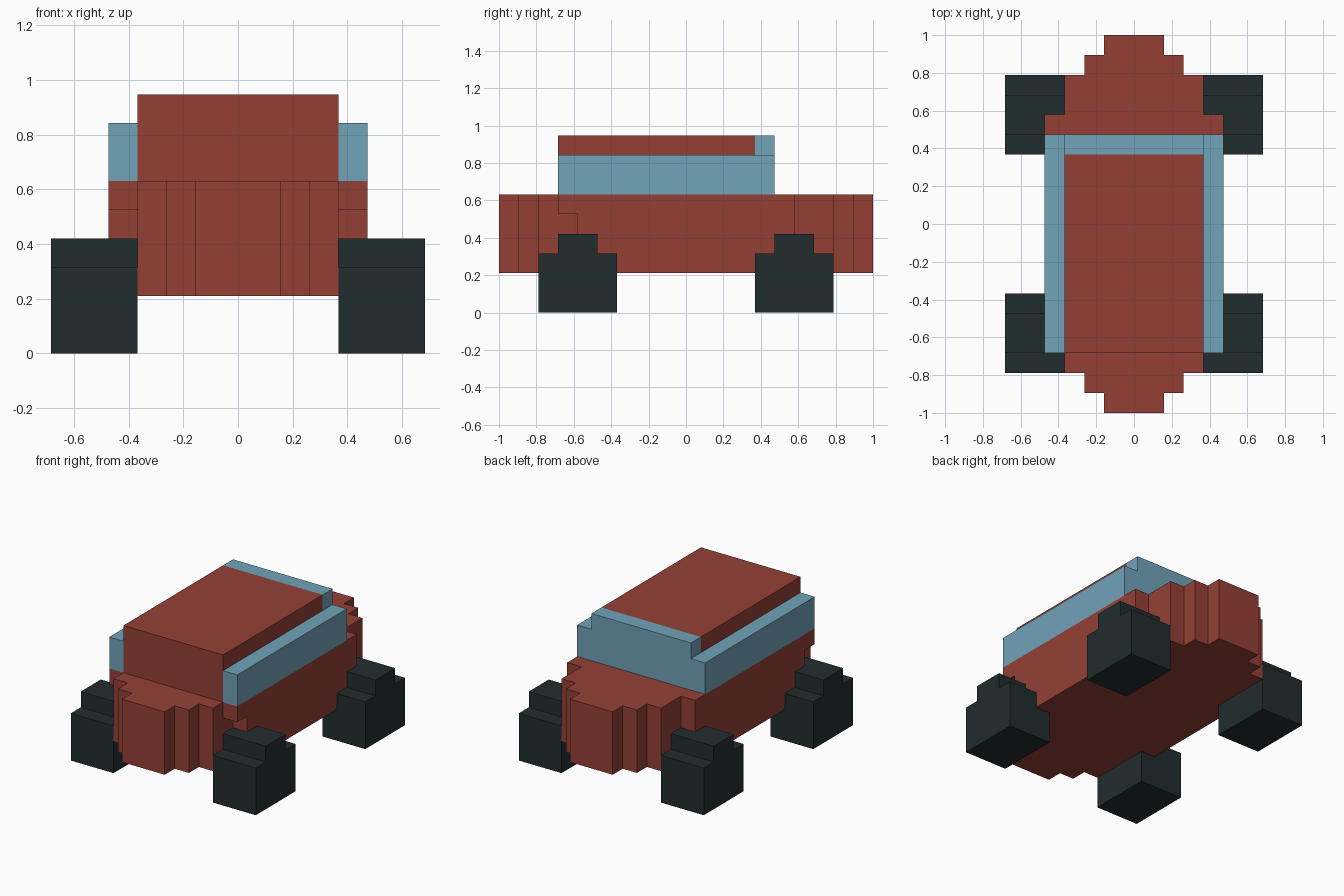
import bpy
import bmesh
from mathutils import Vector

cube = bpy.data.objects.get("Cube")
if cube:
    bpy.data.objects.remove(cube, do_unlink=True)

U = 2 / 19  # one block of the blocky grid


def material(name, rgb):
    mat = bpy.data.materials.new(name)
    mat.use_nodes = True
    color = (*rgb, 1.0)
    mat.diffuse_color = color
    bsdf = next(n for n in mat.node_tree.nodes if n.type == 'BSDF_PRINCIPLED')
    bsdf.inputs["Base Color"].default_value = color
    return mat


RED = material("brick red paint", (0.296, 0.051, 0.036))
BLUE = material("blue glass", (0.165, 0.366, 0.485))
BLACK = material("dark tyre", (0.016, 0.026, 0.027))


def prism(name, outline, axis, low, high, mat):
    """Extrude a closed outline (in blocks) along x or z from low to high."""
    def place(a, b):
        return (low * U, a * U, b * U) if axis == 'x' else (a * U, b * U, low * U)

    bm = bmesh.new()
    face = bm.faces.new([bm.verts.new(place(a, b)) for a, b in outline])
    step = (high - low) * U
    move = Vector((step, 0, 0)) if axis == 'x' else Vector((0, 0, step))
    result = bmesh.ops.extrude_face_region(bm, geom=[face], use_keep_orig=True)
    top = [g for g in result["geom"] if isinstance(g, bmesh.types.BMVert)]
    bmesh.ops.translate(bm, verts=top, vec=move)
    bmesh.ops.recalc_face_normals(bm, faces=bm.faces[:])
    mesh = bpy.data.meshes.new(name)
    bm.to_mesh(mesh)
    bm.free()
    mesh.materials.append(mat)
    obj = bpy.data.objects.new(name, mesh)
    bpy.context.collection.objects.link(obj)
    return obj


def box(name, x, y, z, mat):
    outline = [(x[0], y[0]), (x[1], y[0]), (x[1], y[1]), (x[0], y[1])]
    return prism(name, outline, 'z', *z, mat)


# Lower body: stepped plan, mirrored into all four quarters
quarter = [(4.5, 5.5), (3.5, 5.5), (3.5, 7.5), (2.5, 7.5),
           (2.5, 8.5), (1.5, 8.5), (1.5, 9.5)]
right_half = [(x, -y) for x, y in reversed(quarter)] + quarter
plan = right_half + [(-x, y) for x, y in reversed(right_half)]
prism("lower_body", plan, 'z', 2, 6, RED)

# Cabin with solid front and roof
box("cabin", (-3.5, 3.5), (-6.5, 3.5), (6, 9), RED)

# Glass: a band around sides and back, and the raised top of the back window
band = [(-4.5, -6.5), (-3.5, -6.5), (-3.5, 3.5), (3.5, 3.5),
        (3.5, -6.5), (4.5, -6.5), (4.5, 4.5), (-4.5, 4.5)]
prism("window_band", band, 'z', 6, 8, BLUE)
box("back_window_top", (-3.5, 3.5), (3.5, 4.5), (8, 9), BLUE)

# Front shoulders and stepped wheels on each side
tyre = [(3.5, 0), (7.5, 0), (7.5, 3), (6.5, 3),
        (6.5, 4), (4.5, 4), (4.5, 3), (3.5, 3)]
for side, s in (("left", 1), ("right", -1)):
    x_in, x_out = sorted((3.5 * s, 4.5 * s))
    box(f"front_shoulder_{side}", (x_in, x_out), (-6.5, -5.5), (5, 6), RED)
    low, high = sorted((3.5 * s, 6.5 * s))
    for end, e in (("front", -1), ("back", 1)):
        outline = [(y * e, z) for y, z in tyre]
        prism(f"{end}_wheel_{side}", outline, 'x', low, high, BLACK)
